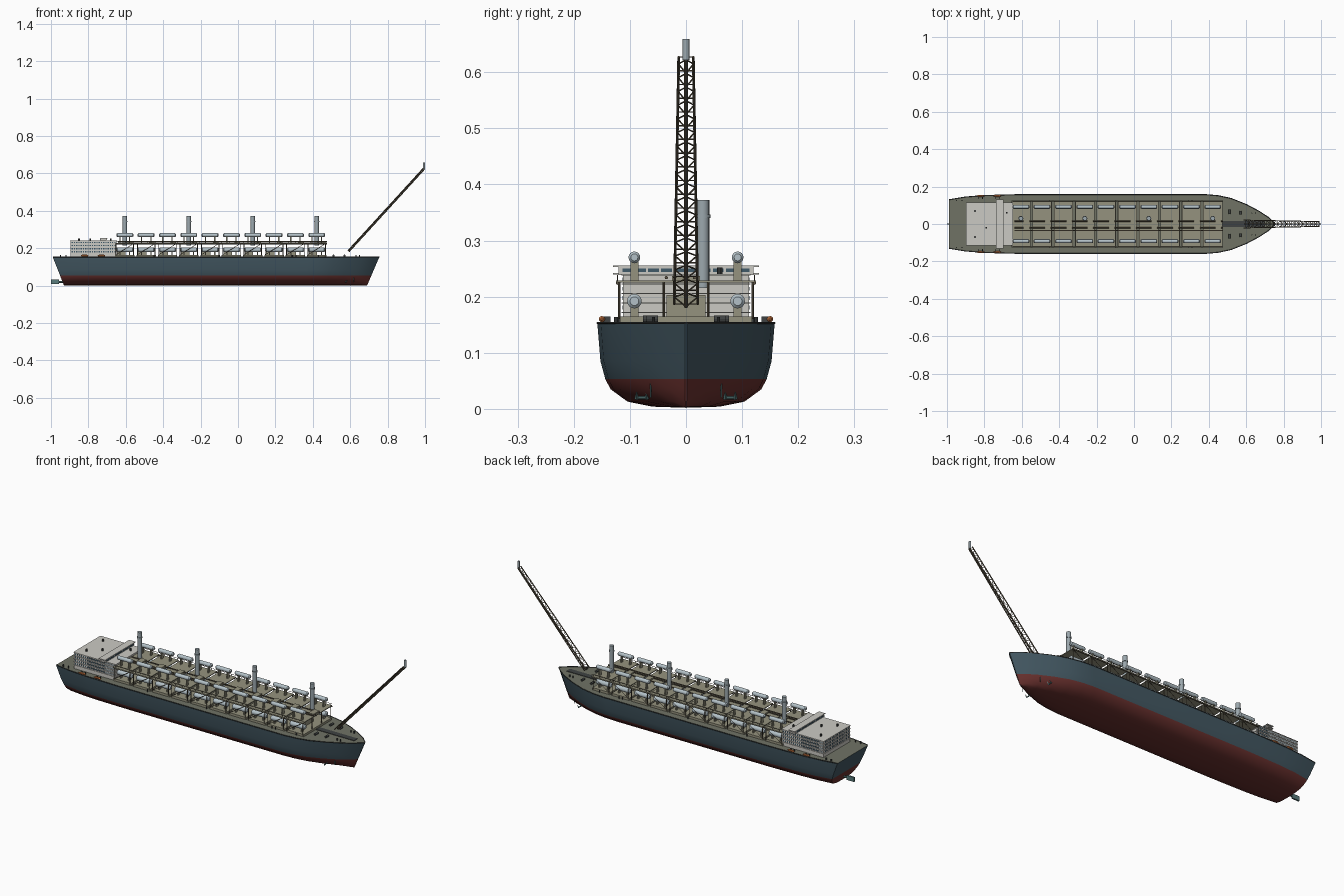
import bpy, bmesh, math
from mathutils import Vector, Matrix

if "Cube" in bpy.data.objects:
    bpy.data.objects.remove(bpy.data.objects["Cube"])

COLORS = {
    "hull_paint": (0.055, 0.095, 0.12), "red_paint": (0.14, 0.03, 0.027),
    "deck_paint": (0.16, 0.17, 0.13), "module_paint": (0.30, 0.29, 0.21),
    "white_paint": (0.60, 0.59, 0.55), "vessel_metal": (0.45, 0.53, 0.57),
    "brown_steel": (0.11, 0.09, 0.06), "dark_steel": (0.05, 0.055, 0.055),
    "glass": (0.05, 0.10, 0.14), "orange_paint": (0.55, 0.17, 0.05),
    "teal_metal": (0.10, 0.20, 0.20), "stack_metal": (0.33, 0.39, 0.42),
}
MATS = {}
for n, c in COLORS.items():
    MATS[n] = bpy.data.materials.new(n)
    MATS[n].diffuse_color = (*c, 1)


class Part:
    """Collects primitives into one named object."""
    def __init__(self, name, *mats):
        self.name, self.mats, self.bm = name, mats, bmesh.new()

    def box(self, x, y, z, sx, sy, sz):
        m = Matrix.Translation((x, y, z)) @ Matrix.Diagonal((sx, sy, sz, 1))
        bmesh.ops.create_cube(self.bm, size=1, matrix=m)

    def rod(self, a, b, r, n=6, r2=None):
        a, b = Vector(a), Vector(b)
        d = b - a
        m = Matrix.Translation((a + b) / 2) @ d.to_track_quat('Z', 'Y').to_matrix().to_4x4()
        bmesh.ops.create_cone(self.bm, cap_ends=True, segments=n, radius1=r,
                              radius2=r if r2 is None else r2, depth=d.length, matrix=m)

    def done(self, smooth=False):
        me = bpy.data.meshes.new(self.name)
        self.bm.to_mesh(me)
        self.bm.free()
        ob = bpy.data.objects.new(self.name, me)
        bpy.context.collection.objects.link(ob)
        for m in self.mats:
            me.materials.append(MATS[m])
        if smooth:
            bpy.ops.object.select_all(action='DESELECT')
            ob.select_set(True)
            bpy.context.view_layer.objects.active = ob
            bpy.ops.object.shade_smooth_by_angle(angle=math.radians(35))
        return ob


# Hull: lofted stations, red below the waterline, flat deck on top
profile = [(0, .002), (.38, .004), (.66, .013), (.85, .035), (.91, .053), (.965, .085), (1, .152)]
stations = [(-.99, .13), (-.9, .145), (-.8, .153), (-.6, .158), (.38, .158), (.45, .152),
            (.52, .137), (.6, .105), (.67, .068), (.72, .035), (.755, .002)]
hull = Part("hull", "hull_paint", "red_paint", "deck_paint")
rings = []
for xd, hw in stations:
    xb = -.93 + (xd + .99) / 1.745 * 1.62
    pts = [(-w, z) for w, z in reversed(profile)] + profile[1:]
    rings.append([hull.bm.verts.new((xb + (xd - xb) * z / .152, w * hw, z)) for w, z in pts])
k = len(rings[0])
for a, b in zip(rings, rings[1:]):
    for i in range(k - 1):
        f = hull.bm.faces.new((a[i], b[i], b[i + 1], a[i + 1]))
        f.material_index = 1 if 2 <= i < k - 3 else 0
    hull.bm.faces.new((a[0], a[-1], b[-1], b[0])).material_index = 2
for r in (rings[0], rings[-1]):
    for i in range(k // 2):
        vs = [r[i], r[i + 1], r[k - 2 - i], r[k - 1 - i]]
        vs = list(dict.fromkeys(vs))
        hull.bm.faces.new(vs).material_index = 1 if i >= 2 else 0
bmesh.ops.recalc_face_normals(hull.bm, faces=hull.bm.faces[:])
hull.done(True)

# Deck edge rail strip following the sheer line
rail = Part("deck_edge_rail", "dark_steel")
for (x0, w0), (x1, w1) in zip(stations, stations[1:]):
    for s in (-1, 1):
        rail.rod((x0, s * w0, .153), (x1, s * w1, .153), .002, 4)
rail.done()

# Process modules
XS = [-.605 + .114 * i for i in range(10)]
low, up = Part("lower_module_decks", "module_paint"), Part("upper_module_decks", "module_paint")
frame = Part("module_frames", "brown_steel")
vessels, saddles = Part("process_vessels", "vessel_metal"), Part("vessel_saddles", "module_paint")
gear = Part("module_equipment", "module_paint")
for x in XS:
    low.box(x, 0, .159, .104, .236, .012)
    up.box(x, 0, .227, .102, .25, .004)
    gear.box(x - .02, 0, .184, .045, .07, .038)
    gear.box(x + .03, 0, .233, .03, .05, .008)
    for s in (-1, 1):
        for e in (-.047, .047):
            for y in (.04, .119):
                frame.rod((x + e, s * y, .16), (x + e, s * y, .228), .0022, 4)
        frame.rod((x - .047, s * .119, .165), (x + .047, s * .119, .225), .0014, 4)
        for z, r in ((.192, .013), (.27, .0105)):
            L = .04
            vessels.rod((x - L, s * .092, z), (x + L, s * .092, z), r, 16)
            for e in (-1, 1):
                vessels.rod((x + e * L, s * .092, z), (x + e * (L + .005), s * .092, z), r, 16, r * .6)
                base = .165 if z < .2 else .229
                saddles.box(x + e * .025, s * .092, (z + base) / 2, .006, .014, z - base)
for p in (low, up, frame, gear, saddles):
    p.done()
vessels.done(True)

# Longitudinal pipes of the central rack
pipes = Part("pipe_rack", "brown_steel")
for y in (-.035, -.02, .015):
    pipes.rod((-.64, y, .234), (.475, y, .234), .003, 8)
for s in (-1, 1):
    pipes.rod((-.65, s * .122, .224), (.475, s * .122, .224), .003, 6)
    pipes.rod((-.65, s * .122, .238), (.475, s * .122, .238), .0012, 4)
    for i in range(29):
        pipes.rod((-.64 + i * .0395, s * .122, .225), (-.64 + i * .0395, s * .122, .238), .001, 4)
pipes.done()

# Exhaust stacks
stacks = Part("exhaust_stacks", "stack_metal")
for i in (0, 3, 6, 9):
    x = XS[i]
    stacks.rod((x, .03, .215), (x, .03, .372), .0115, 16)
    stacks.rod((x, .03, .34), (x, .03, .346), .0135, 16)
stacks.done(True)

# Accommodation block, floor ledges, bridge
acc = Part("accommodation", "white_paint")
acc.box(-.772, 0, .196, .246, .224, .088)
for i in range(5):
    acc.box(-.772, 0, .172 + i * .0168, .252, .230, .0022)
acc.box(-.718, 0, .246, .034, .24, .014)
acc.box(-.718, 0, .254, .038, .26, .003)
acc.box(-.72, 0, .241, .03, .26, .003)
acc.done()
win = Part("windows", "glass")
for row in range(4):
    z = .1805 + row * .0168
    for i in range(20):
        for s in (-1, 1):
            win.box(-.886 + i * .012, s * .1125, z, .006, .002, .007)
    for i in range(14):
        win.box(-.8955, -.0975 + i * .015, z, .002, .006, .007)
for i in range(10):
    for dx in (-.0175, .0175):
        win.box(-.718 + dx, -.104 + i * .0231, .247, .002, .019, .006)
win.done()
roof = Part("roof_gear", "dark_steel")
for x, y in ((-.85, .07), (-.85, -.07), (-.79, -.02), (-.68, .06)):
    roof.rod((x, y, .24), (x, y, .252), .005, 10)
roof.done()

# Lifeboats on davits
boats, davits = Part("lifeboats", "orange_paint"), Part("davits", "dark_steel")
for x in (-.82, -.73):
    for s in (-1, 1):
        y = s * .15
        boats.rod((x - .012, y, .16), (x + .012, y, .16), .0055, 10)
        for e in (-1, 1):
            boats.rod((x + e * .012, y, .16), (x + e * .02, y, .16), .0055, 10, .002)
            davits.box(x + e * .01, s * .143, .158, .003, .016, .014)
boats.done(True)
davits.done()

# Foredeck: dark walkway, winches and bollards
fore = Part("foredeck_walkway", "dark_steel")
fore.box(.585, 0, .153, .23, .03, .003)
fore.done()
winch = Part("deck_winches", "dark_steel")
for s in (-1, 1):
    winch.rod((.51, s * .065 - .012, .16), (.51, s * .065 + .012, .16), .006, 12)
    winch.rod((.57, s * .06 - .01, .16), (.57, s * .06 + .01, .16), .006, 12)
    for x in (-.95, -.92, -.45, -.1, .29, .31, .43, .63, .65):
        y = .125 if x < .4 else (.12 if x < .5 else .058)
        winch.rod((x, s * y, .15), (x, s * y, .164), .003, 8)
winch.done()

# Flare boom: three tapered chords with zigzag lacing
boom = Part("flare_boom", "brown_steel")
A, B, N = Vector((.588, 0, .187)), Vector((.99, 0, .627)), 18
normal = Vector((-.44, 0, .402)).normalized()


def chord(t, s):
    off = Vector((0, s * (.021 - .008 * t), 0)) if s else normal * -.007
    return A.lerp(B, t) + off


for s in (-1, 0, 1):
    boom.rod(chord(0, s), chord(1, s), .0028 if s else .004, 6)
for i in range(N + 1):
    t, m = i / N, (i + .5) / N
    boom.rod(chord(t, -1), chord(t, 1), .0012, 4)
    if i < N:
        for s in (-1, 1):
            boom.rod(chord(t, 0), chord(m, s), .0014, 4)
            boom.rod(chord(m, s), chord((i + 1) / N, 0), .0014, 4)
boom.done()
tip = Part("flare_tip", "stack_metal")
tip.rod((.994, 0, .622), (.994, 0, .659), .006, 12)
tip.done(True)

# Anchors at the bow and rudder at the stern
anchor = Part("anchors", "teal_metal")
for s in (-1, 1):
    anchor.rod((.62, s * .063, .02), (.62, s * .063, .056), .0015, 6)
    anchor.rod((.575, s * .09, .02), (.575, s * .068, .02), .003, 6)
    for y in (.07, .088):
        anchor.rod((.575, s * y, .018), (.585, s * y, .03), .004, 4, .001)
    anchor.box(.60, s * .086, .145, .006, .006, .014)
anchor.done()
rudder = Part("rudder", "teal_metal")
rudder.box(-.978, 0, .02, .044, .008, .024)
rudder.rod((-.96, 0, .02), (-.92, 0, .02), .005, 8)
rudder.done()

for m in bpy.data.materials:
    if m.users and not m.is_grease_pencil:
        m.use_nodes = True
        m.node_tree.nodes["Principled BSDF"].inputs["Base Color"].default_value = m.diffuse_color
